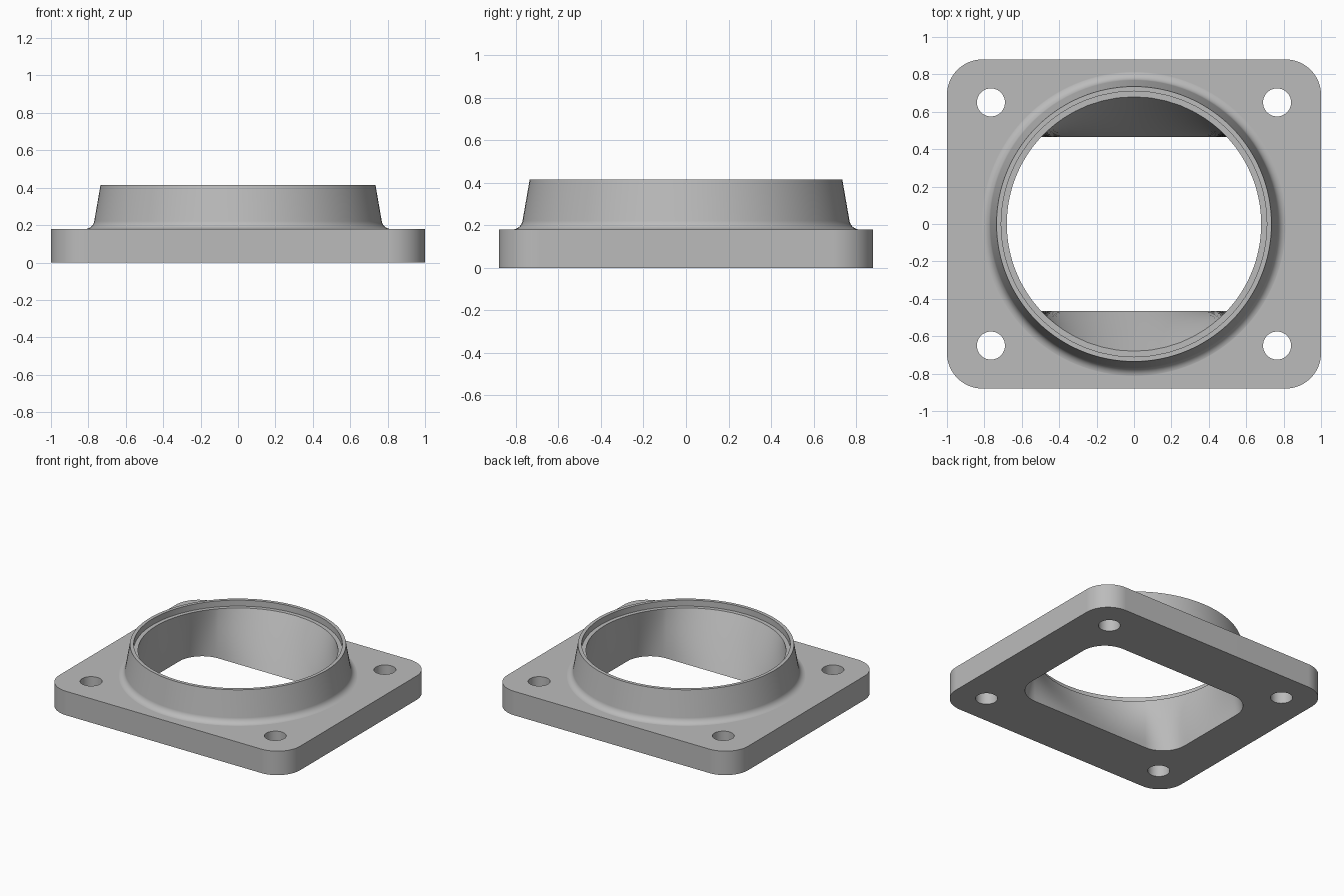
import bpy, bmesh, math

cube = bpy.data.objects.get("Cube")
if cube:
    bpy.data.objects.remove(cube, do_unlink=True)

PLATE_TOP, NECK_TOP, LEDGE = 0.18, 0.415, 0.37
BORE, RECESS = 0.68, 0.71

metal = bpy.data.materials.new("grey metal")
metal.use_nodes = True
grey = (0.5, 0.5, 0.5, 1)
metal.diffuse_color = grey
metal.node_tree.nodes["Principled BSDF"].inputs["Base Color"].default_value = grey


def rounded_rect(hx, hy, r, arc=12, side=1):
    """Outline of a rounded rectangle, anticlockwise, sides split evenly."""
    corners = []
    for q, (sx, sy) in enumerate([(1, 1), (-1, 1), (-1, -1), (1, -1)]):
        angles = [math.pi / 2 * (q + i / arc) for i in range(arc + 1)]
        corners.append([(sx * (hx - r) + r * math.cos(a),
                         sy * (hy - r) + r * math.sin(a)) for a in angles])
    points = []
    for q, corner in enumerate(corners):
        points += corner
        (ax, ay), (bx, by) = corner[-1], corners[(q + 1) % 4][0]
        points += [(ax + (bx - ax) * i / side, ay + (by - ay) * i / side)
                   for i in range(1, side)]
    return points


def circle(r, n=128):
    return [(r * math.cos(math.tau * i / n), r * math.sin(math.tau * i / n))
            for i in range(n)]


def skin(name, rings):
    """Closed solid through a stack of (outline, z) rings."""
    bm = bmesh.new()
    loops = [[bm.verts.new((x, y, z)) for x, y in pts] for pts, z in rings]
    n = len(loops[0])
    for low, high in zip(loops, loops[1:]):
        for i in range(n):
            j = (i + 1) % n
            bm.faces.new((low[i], low[j], high[j], high[i]))
    bm.faces.new(loops[0][::-1])
    bm.faces.new(loops[-1])
    bmesh.ops.recalc_face_normals(bm, faces=bm.faces)
    mesh = bpy.data.meshes.new(name)
    bm.to_mesh(mesh)
    bm.free()
    mesh.materials.append(metal)
    obj = bpy.data.objects.new(name, mesh)
    bpy.context.collection.objects.link(obj)
    return obj


def combine(target, other, operation):
    mod = target.modifiers.new("combine", 'BOOLEAN')
    mod.object, mod.operation, mod.solver = other, operation, 'EXACT'
    bpy.ops.object.modifier_apply(modifier=mod.name)
    bpy.data.objects.remove(other, do_unlink=True)


# Base plate
outline = rounded_rect(1, 0.88, 0.19, 16)
flange = skin("flange", [(outline, 0), (outline, PLATE_TOP)])
bpy.context.view_layer.objects.active = flange
flange.select_set(True)

# Tapered neck with a fillet at its foot
fillet = 0.05
neck_rings = [(circle(0.818), 0.1)]
for i in range(9):
    a = math.radians(270 - 10 * i)
    neck_rings.append((circle(0.818 + fillet * math.cos(a)),
                       PLATE_TOP - 0.0004 + fillet * (1 + math.sin(a))))
neck_rings.append((circle(0.735), NECK_TOP))
combine(flange, skin("neck", neck_rings), 'UNION')

# Port blending from a rounded rectangle below to a round bore, with a rim recess
port = rounded_rect(0.68, 0.465, 0.19, 10, 16)
units = [(x / math.hypot(x, y), y / math.hypot(x, y)) for x, y in port]
port_rings = [(port, -0.1)]
steps = 8
for i in range(steps + 1):
    t = i / steps
    ring = [(x + (u * BORE - x) * t, y + (v * BORE - y) * t)
            for (x, y), (u, v) in zip(port, units)]
    port_rings.append((ring, LEDGE * t))
recess = [(u * RECESS, v * RECESS) for u, v in units]
port_rings += [(recess, LEDGE), (recess, NECK_TOP + 0.1)]
combine(flange, skin("port_cutter", port_rings), 'DIFFERENCE')

# Bolt holes
for sx in (-1, 1):
    for sy in (-1, 1):
        hole = [(x + sx * 0.765, y + sy * 0.65) for x, y in circle(0.075, 40)]
        combine(flange, skin("hole_cutter", [(hole, -0.1), (hole, 0.3)]), 'DIFFERENCE')

# Smooth curved walls, crisp edges, flat plate
bpy.ops.object.shade_smooth_by_angle(angle=math.radians(30))
weighted = flange.modifiers.new("weighted normals", 'WEIGHTED_NORMAL')
weighted.keep_sharp = True
